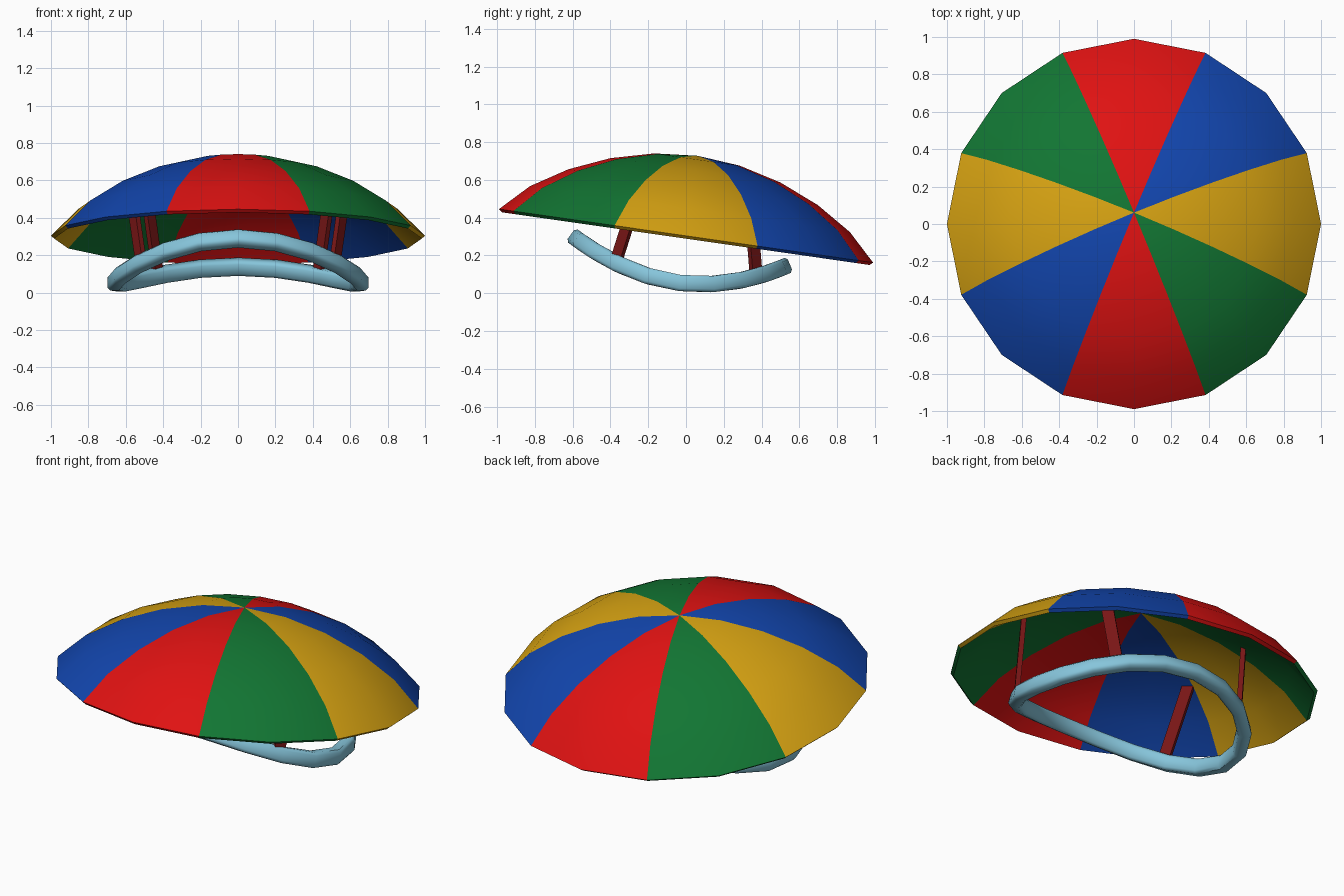
import bpy, bmesh, math
from mathutils import Vector, Matrix

if "Cube" in bpy.data.objects:
    bpy.data.objects.remove(bpy.data.objects["Cube"])


def material(name, rgb):
    m = bpy.data.materials.new(name)
    m.diffuse_color = (*rgb, 1)
    m.use_nodes = True
    m.node_tree.nodes["Principled BSDF"].inputs["Base Color"].default_value = m.diffuse_color
    return m


RED = material("red", (0.74, 0.006, 0.006))
BLUE = material("blue", (0.006, 0.06, 0.42))
GREEN = material("green", (0.006, 0.18, 0.033))
YELLOW = material("yellow", (0.67, 0.36, 0.006))
PALE = material("pale blue", (0.24, 0.56, 0.71))
MAROON = material("dark red", (0.19, 0.008, 0.008))


def finish(bm, name, mats, angle=None):
    bmesh.ops.recalc_face_normals(bm, faces=bm.faces)
    mesh = bpy.data.meshes.new(name)
    bm.to_mesh(mesh)
    bm.free()
    ob = bpy.data.objects.new(name, mesh)
    bpy.context.collection.objects.link(ob)
    for m in mats:
        mesh.materials.append(m)
    if angle:
        bpy.ops.object.select_all(action='DESELECT')
        ob.select_set(True)
        bpy.context.view_layer.objects.active = ob
        bpy.ops.object.shade_smooth_by_angle(angle=math.radians(angle))
    return ob


# canopy: closed 16-sided shell, outer then inner profile (radius, height)
outer = [(0.228, 0.41), (0.455, 0.352), (0.667, 0.262), (0.855, 0.145), (1.0, 0.002)]
inner = [(0.983, -0.013), (0.842, 0.128), (0.658, 0.243), (0.449, 0.332), (0.225, 0.39)]
N = 16
bm = bmesh.new()
rings = [[bm.verts.new((r * math.cos(2 * math.pi * i / N), r * math.sin(2 * math.pi * i / N), z))
          for i in range(N)] for r, z in outer + inner]
top, under = bm.verts.new((0, 0, 0.43)), bm.verts.new((0, 0, 0.41))
# panels counter-clockwise from +x, each two segments wide
panels = [0, 1, 2, 3, 0, 1, 2, 3]
for i in range(N):
    j = (i + 1) % N
    faces = [bm.faces.new((top, rings[0][i], rings[0][j])),
             bm.faces.new((under, rings[-1][j], rings[-1][i]))]
    for a, b in zip(rings, rings[1:]):
        faces.append(bm.faces.new((a[i], b[i], b[j], a[j])))
    for f in faces:
        f.material_index = panels[((i + 1) // 2) % 8]
bmesh.ops.transform(bm, verts=bm.verts,
                    matrix=Matrix.Translation((0, 0, 0.302)) @ Matrix.Rotation(math.radians(-8.15), 4, 'X'))
finish(bm, "canopy", [YELLOW, BLUE, RED, GREEN], 35)


# base ring: oval band bent into a saddle, high at front and back
def sheet(y):
    d = y - 0.08
    k = 0.555 if d < 0 else 0.48
    return 0.047 + k * d * d, 2 * k * d


bm = bmesh.new()
M = 20
half_t, half_h, c = 0.037, 0.043, 0.65
section = [(1, c), (c, 1), (-c, 1), (-1, c), (-1, -c), (-c, -1), (c, -1), (1, -c)]
loops = []
for i in range(M):
    a = 2 * math.pi * i / M
    x, y = 0.66 * math.cos(a), -0.032 + 0.548 * math.sin(a)
    z, slope = sheet(y)
    dy = 0.548 * math.cos(a)
    tangent = Vector((-0.66 * math.sin(a), dy, dy * slope)).normalized()
    up = Vector((0, -slope, 1)).normalized()
    out = tangent.cross(up)
    loops.append([bm.verts.new(Vector((x, y, z)) + out * u * half_t + up * v * half_h)
                  for u, v in section])
for i in range(M):
    p, q = loops[i], loops[(i + 1) % M]
    for k in range(8):
        m = (k + 1) % 8
        bm.faces.new((p[k], q[k], q[m], p[m]))
finish(bm, "base_ring", [PALE], 50)


# flat posts between ring and canopy, broad side facing the middle
def post(name, low, high):
    bm = bmesh.new()
    lo, hi = Vector(low), Vector(high)
    radial = Vector((lo.x, lo.y, 0)).normalized()
    side = Vector((-radial.y, radial.x, 0))
    ends = [[bm.verts.new(p + side * s * 0.033 + radial * t * 0.014)
             for s, t in ((1, 1), (-1, 1), (-1, -1), (1, -1))] for p in (lo, hi)]
    for k in range(4):
        m = (k + 1) % 4
        bm.faces.new((ends[0][k], ends[0][m], ends[1][m], ends[1][k]))
    for e in ends:
        bm.faces.new(e)
    finish(bm, name, [MAROON])


for s, label in ((-1, "left"), (1, "right")):
    post("front_post_" + label, (s * 0.52, -0.37, 0.17), (s * 0.58, -0.235, 0.595))
    post("rear_post_" + label, (s * 0.43, 0.37, 0.11), (s * 0.49, 0.335, 0.54))
